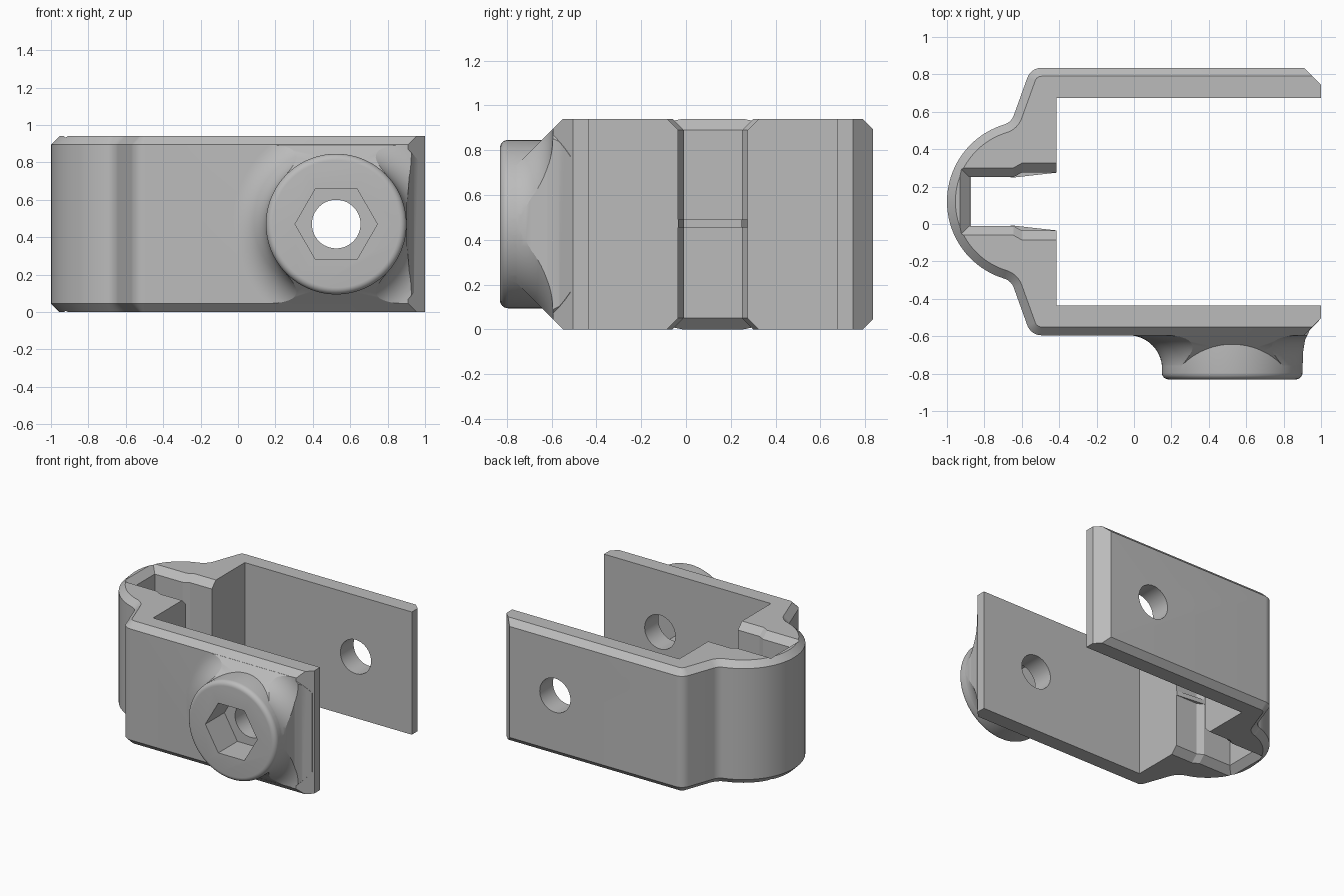
import bpy, bmesh
from math import sin, cos, radians, pi

if "Cube" in bpy.data.objects:
    bpy.data.objects.remove(bpy.data.objects["Cube"], do_unlink=True)

H = 0.94            # clamp height
MID = 0.12          # y of the clamp's symmetry plane
BX, BZ = 0.525, 0.47  # boss axis

grey = bpy.data.materials.new("plain grey")
grey.use_nodes = True
grey.diffuse_color = (0.5, 0.5, 0.5, 1)
grey.node_tree.nodes["Principled BSDF"].inputs["Base Color"].default_value = (0.5, 0.5, 0.5, 1)


def loft(name, rings):
    """Closed solid skinned through rings of equal point count."""
    bm = bmesh.new()
    loops = [[bm.verts.new(p) for p in ring] for ring in rings]
    n = len(loops[0])
    for a, b in zip(loops, loops[1:]):
        for i in range(n):
            j = (i + 1) % n
            bm.faces.new((a[i], a[j], b[j], b[i]))
    bm.faces.new(loops[0][::-1])
    bm.faces.new(loops[-1])
    bmesh.ops.recalc_face_normals(bm, faces=bm.faces)
    mesh = bpy.data.meshes.new(name)
    bm.to_mesh(mesh)
    bm.free()
    mesh.materials.append(grey)
    obj = bpy.data.objects.new(name, mesh)
    bpy.context.collection.objects.link(obj)
    return obj


def prism_z(name, pts, z0, z1, y_off=0.0):
    return loft(name, [[(x, y + y_off, z) for x, y in pts] for z in (z0, z1)])


def lathe_y(name, profile, sides=96):
    """Solid of revolution about the boss axis from (radius, y) pairs."""
    return loft(name, [[(BX + r * cos(2 * pi * i / sides), y, BZ + r * sin(2 * pi * i / sides))
                        for i in range(sides)] for r, y in profile])


def combine(target, other, op):
    mod = target.modifiers.new(op, 'BOOLEAN')
    mod.operation, mod.solver, mod.object = op, 'EXACT', other
    bpy.ops.object.select_all(action='DESELECT')
    bpy.context.view_layer.objects.active = target
    target.select_set(True)
    bpy.ops.object.modifier_apply(modifier=mod.name)
    bpy.data.objects.remove(other, do_unlink=True)


def arc(cx, cy, r, a0, a1, n):
    steps = [radians(a0 + (a1 - a0) * i / n) for i in range(n + 1)]
    return [(cx + r * cos(a), cy + r * sin(a)) for a in steps]


def mirrored(half):
    """Complete a half outline that starts on the symmetry plane."""
    return half + [(x, -y) for x, y in reversed(half) if y > 1e-6]


def outline(d):
    """Outer contour of the clamp, moved inward by d."""
    half = arc(-0.57, 0, 0.43 - d, 180, 106.9, 20)
    half += arc(-0.718, 0.488, 0.08 + d, 286.9, 340, 8)
    half += arc(-0.495, 0.635, 0.08 - d, 160, 90, 8)
    return [(x, y + MID) for x, y in mirrored(half + [(1.05, 0.715 - d)])]


# Clamp body with chamfered outer edges
edge = 0.045
clamp = loft("clamp_body", [[(x, y, z) for x, y in outline(d)]
                            for z, d in ((0, edge), (edge, 0), (H - edge, 0), (H, edge))])

# Bevelled arm ends
end = [(1, -0.625), (0.8, -0.825), (1.2, -0.825), (1.2, 0.825), (0.8, 0.825), (1, 0.625)]
combine(clamp, prism_z("arm_end_cut", end, -0.1, H + 0.1, MID), 'DIFFERENCE')

# Gap between the arms
gap = [(-0.415, -0.555), (1.3, -0.555), (1.3, 0.555), (-0.415, 0.555)]
combine(clamp, prism_z("gap_cut", gap, -0.1, H + 0.1, MID), 'DIFFERENCE')


# Stepped slot in the round end, flared at top and bottom
def slot(o):
    half = [(-0.88 - o, 0.13 + o), (-0.645, 0.13 + o), (-0.6, 0.155 + o), (-0.3, 0.155 + o)]
    return [(x, y + MID) for x, y in mirrored(half)]


combine(clamp, loft("slot_cut", [[(x, y, z) for x, y in slot(o)] for z, o in
                                 ((-0.05, 0.1), (0.05, 0), (H - 0.05, 0), (H + 0.05, 0.1))]),
        'DIFFERENCE')

# Thin catch ridges inside the slot
for s in (1, -1):
    ridge = [(-0.66, 0.129), (-0.64, 0.129), (-0.418, 0.154), (-0.418, 0.2), (-0.66, 0.2)]
    combine(clamp, prism_z("catch_ridge", [(x, s * y) for x, y in ridge], 0.455, 0.49, MID), 'UNION')
back = [(-0.9, -0.14), (-0.872, -0.14), (-0.872, 0.14), (-0.9, 0.14)]
combine(clamp, prism_z("back_ridge", back, 0.455, 0.49, MID), 'UNION')

# Concave flare round the boss, trimmed by the clamp's chamfer planes
fillet = [(0.555 - 0.18 * sin(a), -0.775 + 0.18 * cos(a))
          for a in (radians(90 * i / 14) for i in range(15))]
flare = lathe_y("boss_flare", [(0.555, -0.5)] + fillet)
g = 0.001
trim = [(-0.45, g), (-0.55, g), (-0.9, 0.35 + g), (-0.9, H - 0.35 - g), (-0.55, H - g), (-0.45, H - g)]
combine(flare, loft("flare_trim", [[(x, y, z) for y, z in trim] for x in (-0.3, 1.3)]), 'INTERSECT')
side = [(-0.2, -0.46), (0.99, -0.46), (0.99, -0.517), (0.94, -0.567), (0.915, -0.62),
        (0.903, -0.69), (0.9, -0.9), (-0.2, -0.9)]
combine(flare, prism_z("flare_side_trim", side, -0.2, H + 0.2), 'INTERSECT')
combine(clamp, flare, 'UNION')

# Round boss with a softened rim
rim = [(0.34 + x, -0.795 + y) for x, y in arc(0, 0, 0.036, 0, -90, 6)]
combine(clamp, lathe_y("boss", [(0.376, -0.5)] + rim), 'UNION')

# Hexagonal socket and bolt hole through both arms
combine(clamp, lathe_y("socket_cut", [(0.22, -0.9), (0.22, -0.6)], 6), 'DIFFERENCE')
combine(clamp, lathe_y("bolt_hole_cut", [(0.13, -1), (0.13, 1)], 48), 'DIFFERENCE')

bpy.ops.object.select_all(action='DESELECT')
bpy.context.view_layer.objects.active = clamp
clamp.select_set(True)
bpy.ops.object.shade_smooth_by_angle(angle=radians(20))
